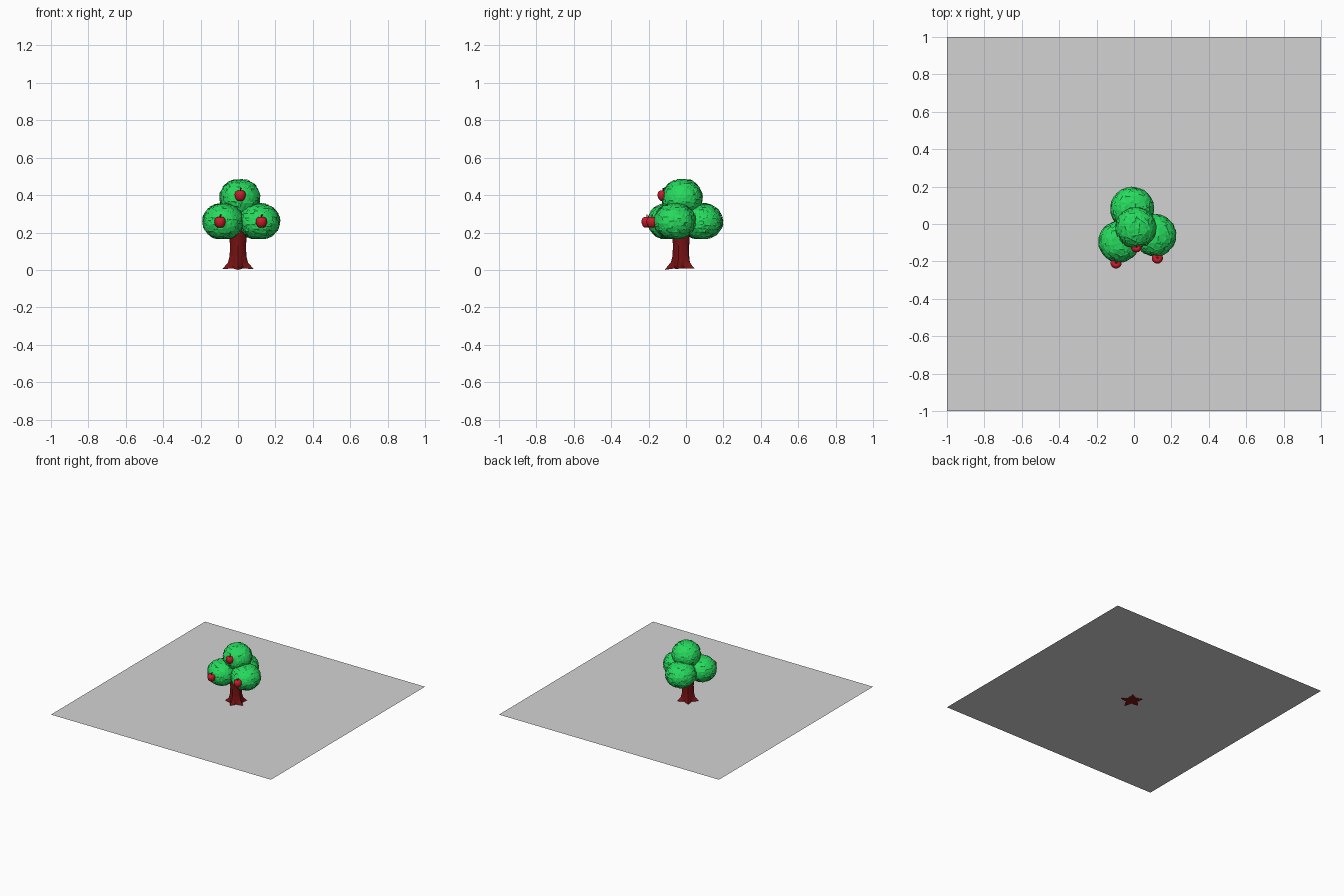
import bpy, bmesh, math, random
from mathutils import Vector

if "Cube" in bpy.data.objects:
    bpy.data.objects.remove(bpy.data.objects["Cube"])

random.seed(4)


def material(name, rgb):
    m = bpy.data.materials.new(name)
    m.diffuse_color = (*rgb, 1)
    m.use_nodes = True
    m.node_tree.nodes["Principled BSDF"].inputs["Base Color"].default_value = m.diffuse_color
    return m


GREEN = material("leaf green", (0.02, 0.70, 0.11))
BARK = material("dark red bark", (0.19, 0.006, 0.006))
RED = material("apple red", (0.60, 0.012, 0.025))
GREY = material("ground grey", (0.65, 0.65, 0.65))


def finish(bm, name, mat, smooth=False):
    mesh = bpy.data.meshes.new(name)
    bm.to_mesh(mesh)
    bm.free()
    mesh.materials.append(mat)
    for p in mesh.polygons:
        p.use_smooth = smooth
    ob = bpy.data.objects.new(name, mesh)
    bpy.context.collection.objects.link(ob)
    return ob


def loft(bm, rings):
    """Skin a list of closed rings, bottom to top, with capped ends."""
    vs = [[bm.verts.new(p) for p in ring] for ring in rings]
    n = len(vs[0])
    for a, b in zip(vs, vs[1:]):
        for i in range(n):
            j = (i + 1) % n
            bm.faces.new((a[i], a[j], b[j], b[i]))
    bm.faces.new(vs[0][::-1])
    bm.faces.new(vs[-1])


# flat base sheet
bm = bmesh.new()
bm.faces.new([bm.verts.new((x, y, 0.01)) for x, y in
              ((-1, -1), (1, -1), (1, 1), (-1, 1))])
finish(bm, "ground_sheet", GREY)

# trunk with five pointed roots, one pointing to the front
N = 20
# height, radius in the valleys, radius along the roots
levels = [(0.008, 0.046, 0.088), (0.022, 0.045, 0.072), (0.040, 0.044, 0.056),
          (0.075, 0.042, 0.047), (0.13, 0.042, 0.045), (0.18, 0.045, 0.048),
          (0.25, 0.050, 0.052)]
rings = []
for k, (z, r0, r1) in enumerate(levels):
    ring = []
    for i in range(N):
        a = -math.pi / 2 + math.tau * i / N
        w = (1.0, 0.35, 0.0, 0.35)[i % 4]
        r = r0 + (r1 - r0) * w
        # the front root dips lowest
        dz = -0.008 * max(0, -math.sin(a)) * w if k == 0 else 0
        ring.append((r * math.cos(a), -0.025 + r * math.sin(a), z + dz))
    rings.append(ring)
bm = bmesh.new()
loft(bm, rings)
finish(bm, "trunk", BARK)


# leaf crowns: a faceted ball covered by jagged overlapping leaf patches
def crown(name, centre, rx, rz):
    c = Vector(centre)

    def place(d, f):
        p = Vector((d.x * rx, d.y * rx, d.z * rz)) * f
        p.z = max(p.z, -0.094)
        return c + p

    bm = bmesh.new()
    bmesh.ops.create_icosphere(bm, subdivisions=3, radius=1)
    for v in bm.verts:
        v.co = place(v.co.normalized(), 0.975)
    count = 70
    for i in range(count):
        z = 1 - 2 * (i + 0.5) / count
        a = i * 2.39996 + random.uniform(-0.2, 0.2)
        h = math.sqrt(1 - z * z)
        d = Vector((h * math.cos(a), h * math.sin(a), z))
        down = (Vector((0, 0, -1)) + d * z).normalized()
        side = d.cross(down)
        size = random.uniform(0.27, 0.36)
        mid = bm.verts.new(place(d, 1.015))
        rim = []
        for j in range(12):
            t = math.tau * j / 12
            low = math.cos(t) > -0.1          # loose, toothed lower edge
            s = size * ((1.15 if j % 2 == 0 else 0.85) if low else 0.9)
            q = (d + (down * math.cos(t) + side * math.sin(t)) * s).normalized()
            f = random.uniform(1.015, 1.05) if low else 0.97
            rim.append(bm.verts.new(place(q, f)))
        for j in range(12):
            bm.faces.new((mid, rim[j], rim[(j + 1) % 12]))
    finish(bm, name, GREEN)


crown("crown_top", (0.01, -0.02, 0.385), 0.107, 0.102)
crown("crown_left", (-0.08, -0.095, 0.26), 0.108, 0.098)
crown("crown_right", (0.113, -0.06, 0.26), 0.110, 0.098)
crown("crown_back", (-0.01, 0.082, 0.26), 0.114, 0.098)


# apples with dimpled tops and short stems
def apple(name, centre):
    x, y, z = centre
    prof = [(0.006, -0.025), (0.014, -0.029), (0.023, -0.021), (0.029, -0.006),
            (0.030, 0.007), (0.026, 0.019), (0.017, 0.026), (0.008, 0.025),
            (0.002, 0.019)]

    def ring(r, h, n, dx=0):
        return [(x + dx + r * math.cos(math.tau * i / n),
                 y + r * math.sin(math.tau * i / n), z + h) for i in range(n)]

    bm = bmesh.new()
    loft(bm, [ring(r, h, 16) for r, h in prof])
    finish(bm, name, RED, True)
    bm = bmesh.new()
    loft(bm, [ring(0.003, 0.017, 6), ring(0.003, 0.030, 6, 0.001),
              ring(0.004, 0.040, 6, 0.004)])
    finish(bm, name + "_stem", BARK)


apple("apple_left", (-0.096, -0.208, 0.256))
apple("apple_right", (0.125, -0.182, 0.256))
apple("apple_top", (0.012, -0.122, 0.398))
